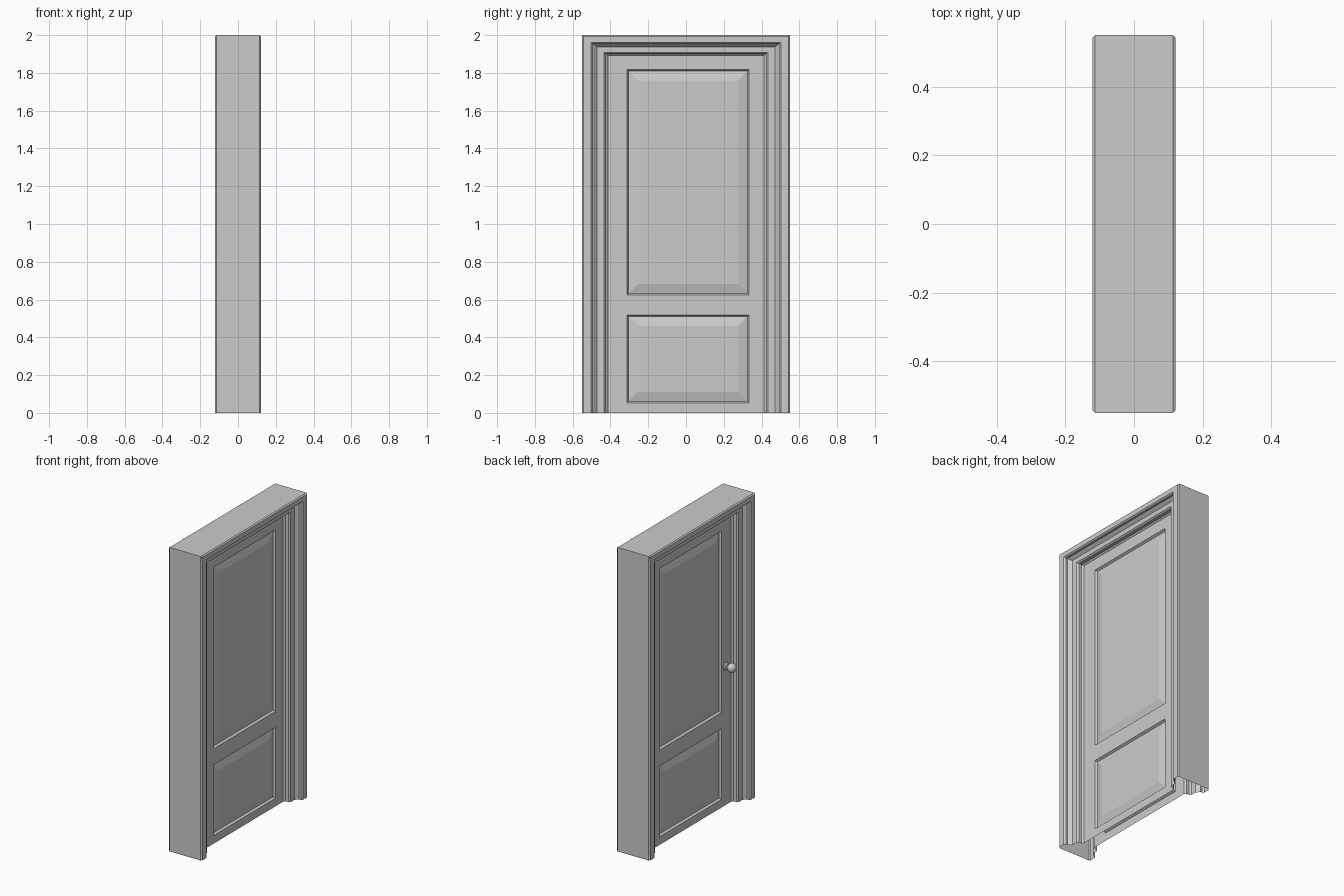
import bpy, bmesh, math

if "Cube" in bpy.data.objects:
    bpy.data.objects.remove(bpy.data.objects["Cube"])


def finish(bm, name, recalc=True):
    bmesh.ops.remove_doubles(bm, verts=bm.verts, dist=1e-5)
    if recalc:
        bmesh.ops.recalc_face_normals(bm, faces=bm.faces)
    me = bpy.data.meshes.new(name)
    bm.to_mesh(me)
    bm.free()
    ob = bpy.data.objects.new(name, me)
    bpy.context.collection.objects.link(ob)
    return ob


T = .04  # half thickness of the door leaf

# Door frame: hollow stepped profile (inset from outer edge, x), open at the floor
half = [(.137, T), (.126, .05), (.126, .07), (.116, .08), (.078, .08), (.066, .092),
        (.057, .1), (.057, .112), (.048, .121), (.008, .121), (0, .113)]
profile = half + [(d, -x) for d, x in reversed(half)]
bm = bmesh.new()
rings = []
for side, top in ((-1, 0), (-1, 1), (1, 1), (1, 0)):
    rings.append([bm.verts.new((x, side * (.55 - d), (2 - .79 * d) if top else 0))
                  for d, x in profile])
for a, b in zip(rings, rings[1:]):
    for i in range(len(profile) - 1):
        bm.faces.new((a[i], a[i + 1], b[i + 1], b[i]))
finish(bm, "door_frame")

# Door leaf: two sheets of rails and stiles, each with two raised panels, open at the floor
ys = [-.413, -.312, .334, .413]
zs = [0, .053, .519, .624, 1.818, 1.892]
bm = bmesh.new()
panels = []
for s in (1, -1):
    grid = [[bm.verts.new((s * T, y, z)) for y in ys] for z in zs]
    for r in range(len(zs) - 1):
        for c in range(len(ys) - 1):
            q = [grid[r][c], grid[r][c + 1], grid[r + 1][c + 1], grid[r + 1][c]]
            f = bm.faces.new(q[::s])
            if c == 1 and r in (1, 3):
                panels.append(f)
bm.normal_update()
# moulding slope, groove floor, raised bevel
for thick, depth in ((.008, -.014), (.003, 0), (.047, .012)):
    bmesh.ops.inset_individual(bm, faces=panels, thickness=thick, depth=depth,
                               use_even_offset=True)
    bm.normal_update()
finish(bm, "door_leaf", recalc=False)

# Door knob: lathed rose, neck and ball on the -x face only
bm = bmesh.new()
R = .031
pts = [(0, 0), (.026, 0), (.026, .004), (.021, .009), (.011, .011), (.010, .020)]
pts += [(R * math.sin(a), .046 - R * .9 * math.cos(a))
        for a in [math.radians(20 + 16 * i) for i in range(11)]]
pts[-1] = (0, pts[-1][1])
vs = [bm.verts.new((-h, r, 0)) for r, h in pts]
es = [bm.edges.new(p) for p in zip(vs, vs[1:])]
bmesh.ops.spin(bm, geom=vs + es, cent=(0, 0, 0), axis=(1, 0, 0),
               angle=2 * math.pi, steps=24)
knob = finish(bm, "door_knob")
knob.location = (-T, -.355, .914)
bpy.context.view_layer.objects.active = knob
knob.select_set(True)
bpy.ops.object.shade_smooth_by_angle(angle=math.radians(35))
